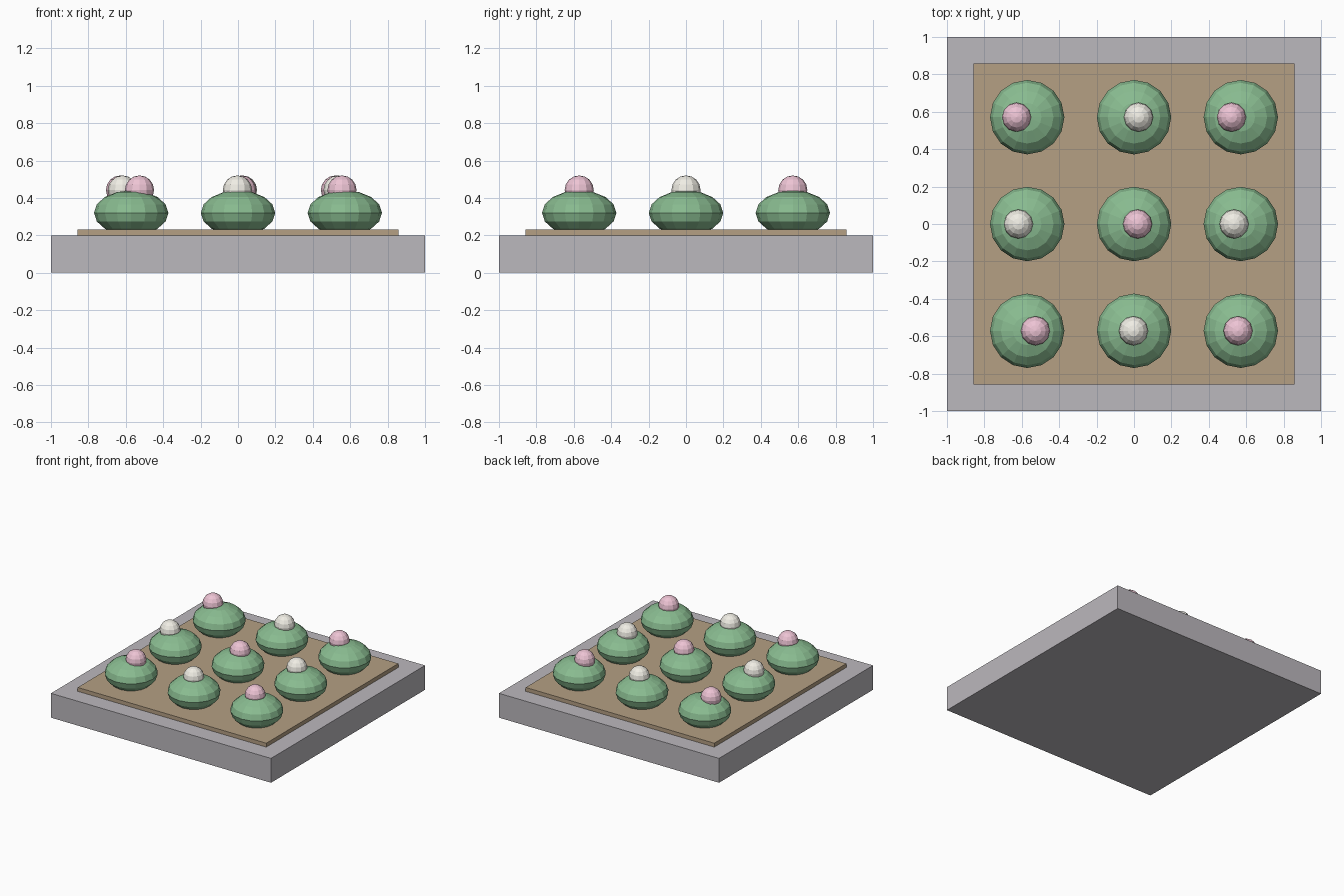
import bpy

if "Cube" in bpy.data.objects:
    bpy.data.objects.remove(bpy.data.objects["Cube"])


def material(name, rgb):
    m = bpy.data.materials.new(name)
    m.diffuse_color = (*rgb, 1)
    m.use_nodes = True
    m.node_tree.nodes["Principled BSDF"].inputs["Base Color"].default_value = m.diffuse_color
    return m


def slab(name, width, z0, z1, mat=None):
    bpy.ops.mesh.primitive_cube_add(size=1, location=(0, 0, (z0 + z1) / 2))
    ob = bpy.context.object
    ob.name = name
    ob.scale = (width, width, z1 - z0)
    if mat:
        ob.data.materials.append(mat)


def ball(name, segments, rings, radius, height, loc, mat):
    bpy.ops.mesh.primitive_uv_sphere_add(segments=segments, ring_count=rings,
                                         radius=1, location=loc)
    ob = bpy.context.object
    ob.name = name
    ob.scale = (radius, radius, height)
    ob.data.materials.append(mat)


stone = material("stone", (0.50, 0.48, 0.51))
soil = material("soil", (0.46, 0.35, 0.23))
leaf = material("leaf", (0.25, 0.50, 0.28))
pink = material("pink", (0.85, 0.55, 0.66))
white = material("white", (0.87, 0.85, 0.78))

# Stone base and soil bed
slab("stone_base", 2.0, 0, 0.2, stone)
slab("soil_bed", 1.714, 0.2, 0.232, soil)

# Grid of bushes, each with one off-centre blossom of alternating colour
SPACING = 0.571
blossom_x = [(-0.527, -0.003, 0.556),   # front row
             (-0.618, 0.019, 0.535),    # middle row
             (-0.628, 0.024, 0.521)]    # back row
for row in range(3):
    y = (row - 1) * SPACING
    for col in range(3):
        x = (col - 1) * SPACING
        ball(f"bush_{row}_{col}", 16, 8, 0.199, 0.12, (x, y, 0.32), leaf)
        ball(f"blossom_{row}_{col}", 12, 8, 0.078, 0.078,
             (blossom_x[row][col], y, 0.442), white if (row + col) % 2 else pink)
